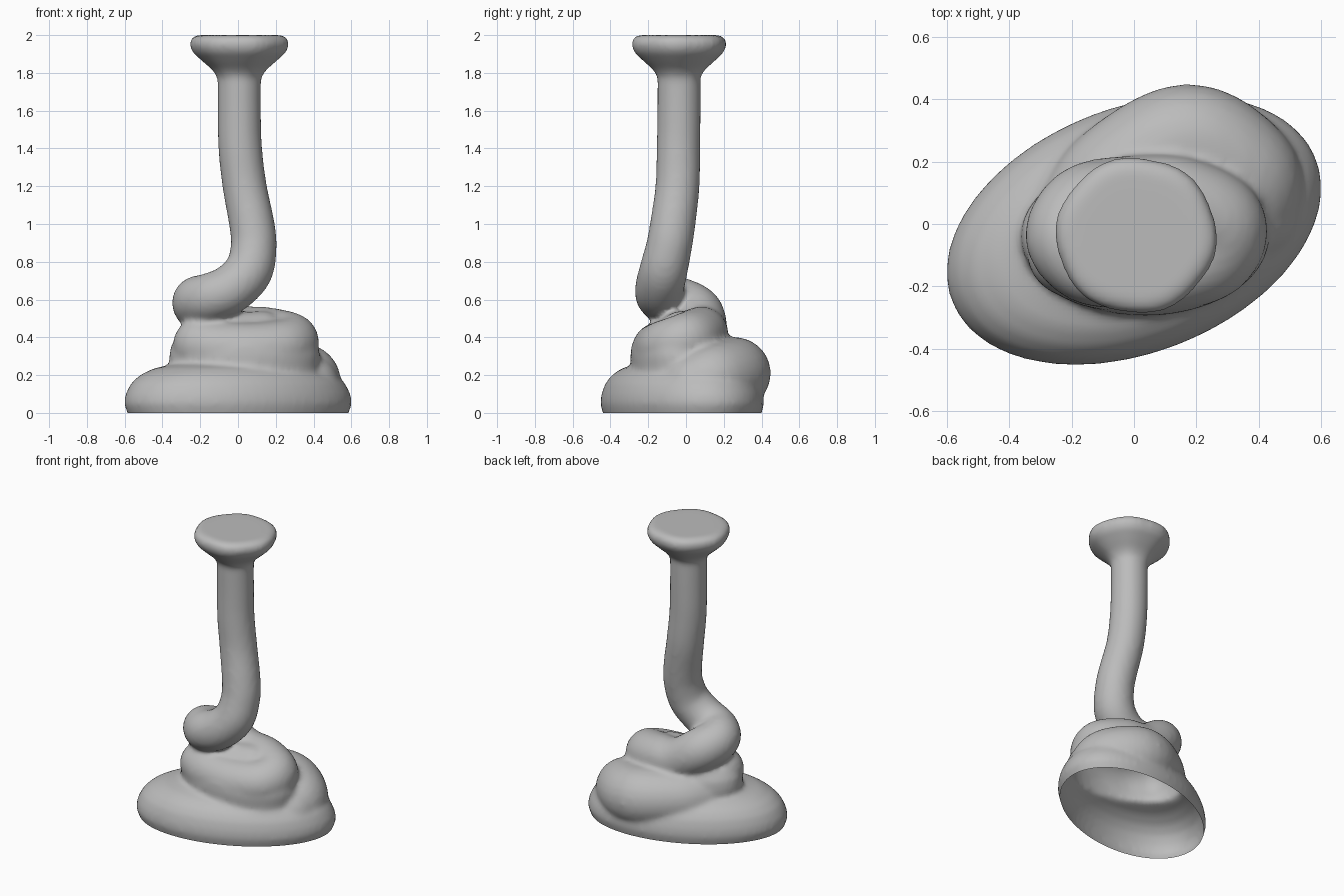
import bpy, bmesh, math
from mathutils import Vector

cube = bpy.data.objects.get("Cube")
if cube:
    bpy.data.objects.remove(cube)

grey = bpy.data.materials.new("soft grey")
grey.use_nodes = True
GREY = (0.5, 0.5, 0.5, 1)
grey.diffuse_color = GREY
grey.node_tree.nodes["Principled BSDF"].inputs["Base Color"].default_value = GREY


def smooth_path(points, steps=8):
    """Catmull-Rom through (x, y, z, radius) points."""
    p = [Vector(q) for q in points]
    p = [2 * p[0] - p[1]] + p + [2 * p[-1] - p[-2]]
    out = []
    for a, b, c, d in zip(p, p[1:], p[2:], p[3:]):
        for i in range(steps):
            t = i / steps
            out.append(0.5 * (2 * b + (c - a) * t + (2 * a - 5 * b + 4 * c - d) * t * t
                              + (3 * b - a - 3 * c + d) * t ** 3))
    return out + [p[-2]]


def loft(bm, rings):
    """Skin closed rings of points and cap both ends."""
    rows = [[bm.verts.new(v) for v in ring] for ring in rings]
    n = len(rows[0])
    for lo, hi in zip(rows, rows[1:]):
        for i in range(n):
            j = (i + 1) % n
            bm.faces.new((lo[i], lo[j], hi[j], hi[i]))
    bm.faces.new(rows[0][::-1])
    bm.faces.new(rows[-1])


def rope(bm, points):
    """Strand of varying thickness with round ends."""
    path = smooth_path(points)
    rings = []
    side = None
    for i, p in enumerate(path):
        tangent = (path[min(i + 1, len(path) - 1)] - path[max(i - 1, 0)]).xyz.normalized()
        side = tangent.orthogonal() if side is None else side - tangent * side.dot(tangent)
        side.normalize()
        up = tangent.cross(side)
        rings.append([p.xyz + p.w * (side * math.cos(a) + up * math.sin(a))
                      for a in (math.tau * k / 24 for k in range(24))])
    loft(bm, rings)
    for p in (path[0], path[-1]):
        ball = bmesh.ops.create_uvsphere(bm, u_segments=24, v_segments=12, radius=p.w)
        bmesh.ops.translate(bm, verts=ball["verts"], vec=p.xyz)


def mound(bm, centre, a, b, turn, profile, ripple=0.0):
    """Stack of turned ellipses; profile holds (scale, height)."""
    c, s = math.cos(turn), math.sin(turn)
    rings = []
    for k, z in profile:
        ring = []
        for i in range(64):
            t = math.tau * i / 64
            r = k * (1 + ripple * math.cos(6 * t + 1))
            u, v = a * r * math.cos(t), b * r * math.sin(t)
            ring.append((centre[0] + u * c - v * s, centre[1] + u * s + v * c, z))
        rings.append(ring)
    loft(bm, rings)


bm = bmesh.new()

# Spread bottom puddle, carried below the ground so it can be cut open
mound(bm, (0, -0.02), 0.63, 0.395, math.radians(21.4),
      [(0.9, -0.08), (0.97, 0), (1, 0.05), (0.985, 0.1), (0.94, 0.155),
       (0.86, 0.2), (0.74, 0.235), (0.55, 0.26), (0.3, 0.3)])

# Second fold, bulging out at the back
rope(bm, [(-0.17, 0.0, 0.22, 0.17), (-0.05, 0.15, 0.22, 0.18), (0.17, 0.26, 0.21, 0.19),
          (0.34, 0.16, 0.18, 0.19), (0.36, 0.05, 0.14, 0.18)])

# Middle tier
mound(bm, (0.035, -0.04), 0.4, 0.255, 0,
      [(0.9, 0.1), (0.98, 0.22), (1, 0.3), (0.97, 0.36), (0.87, 0.41), (0.6, 0.44), (0.3, 0.45)])

# Falling strand, then its loop round the left side, back and right
rope(bm, [(0.007, -0.037, 1.88, 0.115), (0.007, -0.037, 1.6, 0.115), (0.012, -0.04, 1.4, 0.116),
          (0.035, -0.045, 1.2, 0.117), (0.073, -0.07, 1.0, 0.12), (0.083, -0.09, 0.88, 0.122),
          (0.055, -0.12, 0.75, 0.128), (-0.04, -0.14, 0.655, 0.13), (-0.15, -0.125, 0.61, 0.13),
          (-0.215, -0.04, 0.585, 0.135), (-0.15, 0.055, 0.53, 0.14), (0.0, 0.085, 0.44, 0.135),
          (0.15, 0.07, 0.415, 0.145), (0.275, 0.0, 0.38, 0.15), (0.24, -0.1, 0.35, 0.145),
          (0.08, -0.14, 0.335, 0.145), (-0.1, -0.13, 0.34, 0.145), (-0.2, -0.09, 0.36, 0.145)])

# Filled heart of the coil
rope(bm, [(-0.12, -0.06, 0.4, 0.13), (0.13, -0.02, 0.41, 0.13)])

# Flared flat head
mound(bm, (0.007, -0.037), 0.26, 0.252, 0,
      [(0.43, 1.74), (0.46, 1.785), (0.56, 1.82), (0.74, 1.86), (0.93, 1.905), (1.0, 1.94),
       (1.0, 1.965), (0.94, 1.992), (0.86, 2.0), (0.4, 2.0)], ripple=0.015)

bmesh.ops.recalc_face_normals(bm, faces=bm.faces)
mesh = bpy.data.meshes.new("poured_coil")
bm.to_mesh(mesh)
bm.free()
coil = bpy.data.objects.new("poured_coil", mesh)
bpy.context.collection.objects.link(coil)

# Fuse the folds into one soft skin
fuse = coil.modifiers.new("fuse", "REMESH")
fuse.mode = "VOXEL"
fuse.voxel_size = 0.016
soften = coil.modifiers.new("soften", "SMOOTH")
soften.factor = 0.5
soften.iterations = 8
fused = bpy.data.meshes.new_from_object(coil.evaluated_get(bpy.context.evaluated_depsgraph_get()))
coil.modifiers.clear()

# Slice the underside off, leaving the skin open and hollow
bm = bmesh.new()
bm.from_mesh(fused)
bmesh.ops.bisect_plane(bm, geom=bm.verts[:] + bm.edges[:] + bm.faces[:],
                       plane_co=(0, 0, 0), plane_no=(0, 0, 1), clear_inner=True)
bm.to_mesh(mesh)
bm.free()
bpy.data.meshes.remove(fused)
mesh.materials.clear()
mesh.materials.append(grey)
for face in mesh.polygons:
    face.material_index = 0
    face.use_smooth = True
